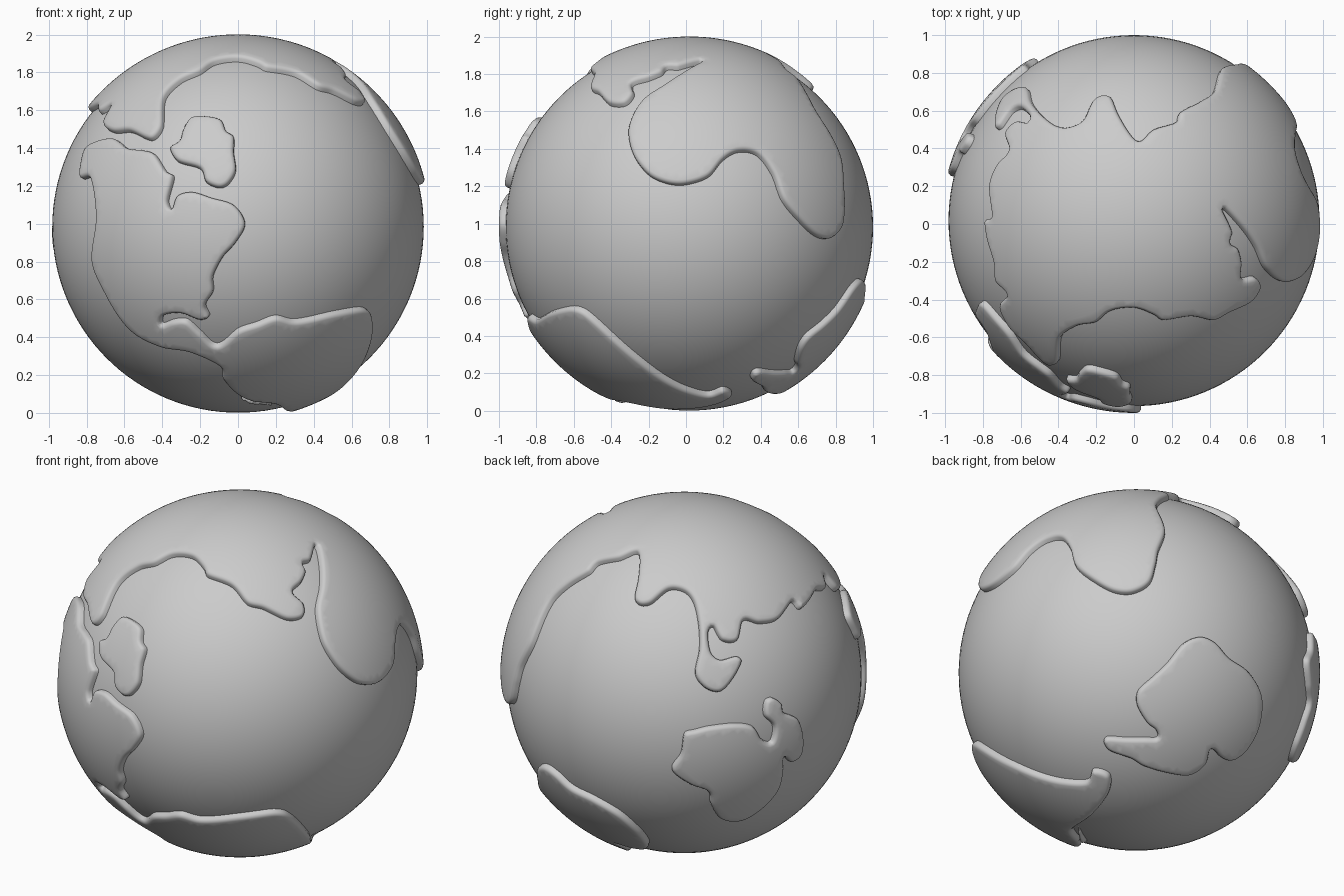
import bpy, bmesh, math
from mathutils import Vector, kdtree
from mathutils.geometry import delaunay_2d_cdt

if "Cube" in bpy.data.objects:
    bpy.data.objects.remove(bpy.data.objects["Cube"])

C = Vector((0, 0.018, 0.983))      # globe centre
SEA, LAND = 0.982, 1.018           # radii of sea and raised land


def basis(azimuth, elevation):
    """Right, up and toward vectors of a drawing plane (azimuth 0 = front)."""
    a, e = math.radians(azimuth), math.radians(elevation)
    h = Vector((math.sin(a), -math.cos(a), 0))
    right = Vector((math.cos(a), math.sin(a), 0))
    toward = h * math.cos(e) + Vector((0, 0, math.sin(e)))
    return right, toward.cross(right), toward


VIEWS = {'front': basis(0, 0), 'right': basis(90, 0), 'top': basis(0, 90),
         'asia': basis(215, 25), 'south': basis(135, -27)}


def place(view, pts):
    """Project drawn points onto the globe; straight views use world coordinates."""
    r, u, t = VIEWS[view]
    straight = view in ('front', 'right', 'top')
    out = []
    for a, b in pts:
        if straight:
            a, b = a - C.dot(r), b - C.dot(u)
        w = math.sqrt(max(0, 1 - a * a - b * b))
        out.append((r * a + u * b + t * w).normalized())
    return out


def smooth_loop(p, step=0.013):
    """Closed smooth curve through the points, kept on the unit sphere."""
    n, out = len(p), []
    for i in range(n):
        a, b, c, d = p[i - 1], p[i], p[(i + 1) % n], p[(i + 2) % n]
        k = max(1, math.ceil((c - b).length / step))
        m = (c - b).length                       # limit tangents on uneven spacing
        t1, t2 = (c - a) * 0.5, (d - b) * 0.5
        t1 *= min(1, m / max(t1.length, 1e-6))
        t2 *= min(1, m / max(t2.length, 1e-6))
        for j in range(k):
            s = j / k
            q = (b * (2*s**3 - 3*s*s + 1) + t1 * (s**3 - 2*s*s + s)
                 + c * (3*s*s - 2*s**3) + t2 * (s**3 - s*s))
            out.append(q.normalized())
    return out


def finish(bm, name):
    me = bpy.data.meshes.new(name)
    bm.to_mesh(me)
    bm.free()
    for f in me.polygons:
        f.use_smooth = True
    ob = bpy.data.objects.new(name, me)
    ob.location = C
    bpy.context.collection.objects.link(ob)


GOLD = math.pi * (3 - math.sqrt(5))
N = 14000
FIB = []
for i in range(N):
    z = 1 - 2 * (i + 0.5) / N
    s = math.sqrt(1 - z * z)
    FIB.append(Vector((s * math.cos(i * GOLD), s * math.sin(i * GOLD), z)))


def land(name, *parts):
    """Raised plate with a rounded rim inside the outline."""
    loop = smooth_loop([v for view, pts in parts for v in place(view, pts)])
    n = len(loop)
    kd = kdtree.KDTree(n)
    for i, p in enumerate(loop):
        kd.insert(p, i)
    kd.balance()
    axis = sum(loop, Vector()).normalized()
    ex = axis.orthogonal().normalized()
    ey = axis.cross(ex)

    def flat(p):
        return Vector((p.dot(ex), p.dot(ey))) / (1 + p.dot(axis))

    def round_(q):
        k = q.length_squared
        return (ex * (2 * q.x) + ey * (2 * q.y) + axis * (1 - k)) / (1 + k)

    pts = list(loop)
    for d in (0.004, 0.012, 0.024):              # rim rings
        for i, p in enumerate(loop):
            side = p.cross(loop[(i + 1) % n] - loop[i - 1]).normalized()
            for sgn in (-1, 1):
                q = (p + side * (d * sgn)).normalized()
                if kd.find(q)[2] > 0.9 * d:
                    pts.append(q)
    pts += [p for p in FIB if p.dot(axis) > -0.25 and kd.find(p)[2] > 0.036]
    res = delaunay_2d_cdt([flat(p) for p in pts],
                          [(i, (i + 1) % n) for i in range(n)], [], 1, 1e-6)
    bm = bmesh.new()
    vs = []
    for q in res[0]:
        p = round_(q)
        d = kd.find(p)[2]
        t = min(1, d / 0.024)
        r = 0.984 + (LAND - 0.984) * math.sqrt(1 - (1 - t) ** 2) if d > 0.001 else SEA - 0.012
        vs.append(bm.verts.new(p * r))
    for f in res[2]:
        bm.faces.new([vs[i] for i in f])
    bmesh.ops.delete(bm, geom=[v for v in bm.verts if not v.link_faces], context='VERTS')
    bm.normal_update()
    if sum(f.normal.dot(f.calc_center_median()) for f in bm.faces) < 0:
        bmesh.ops.reverse_faces(bm, faces=bm.faces[:])
    finish(bm, name)


# Sea ball
bm = bmesh.new()
bmesh.ops.create_uvsphere(bm, u_segments=128, v_segments=64, radius=SEA)
finish(bm, "sea_ball")

# Northern island
land("north_island", ('front', [
    (-.25, 1.56), (-.18, 1.57), (-.09, 1.55), (-.06, 1.49), (-.02, 1.46), (-.02, 1.38),
    (-.01, 1.28), (-.05, 1.21), (-.10, 1.19), (-.17, 1.22), (-.2, 1.29), (-.32, 1.33),
    (-.36, 1.4), (-.31, 1.44), (-.29, 1.5)]))

# Western continents, joined by a narrow land bridge
land("western_land", ('front', [
    (-.83, 1.24), (-.83, 1.3), (-.8, 1.4), (-.72, 1.445), (-.65, 1.45), (-.58, 1.4),
    (-.5, 1.39), (-.44, 1.37), (-.38, 1.28), (-.34, 1.25), (-.37, 1.12), (-.35, 1.08),
    (-.32, 1.15), (-.24, 1.17), (-.14, 1.14), (-.02, 1.1), (.04, 1.0), (-.01, .9),
    (-.08, .82), (-.13, .72), (-.13, .64), (-.17, .57), (-.15, .51), (-.2, .49),
    (-.3, .525), (-.39, .515), (-.4, .47), (-.34, .49), (-.27, .49), (-.2, .43), (-.11, .36),
    (0, .44), (.1, .475), (.2, .51), (.3, .49), (.5, .53), (.65, .555), (.7, .53)]),
    ('right', [(-.42, .43), (-.25, .28), (-.1, .17), (0, .12), (.12, .09), (.2, .115)]),
    ('south', [(-.11, -.6), (-.12, -.69), (-.23, -.8), (-.36, -.87), (-.3, -.94)]),
    ('front', [(.2, .04), (.1, .06), (0, .1), (-.08, .18), (-.1, .25), (-.25, .32),
               (-.41, .35), (-.57, .44), (-.71, .65), (-.77, .8), (-.75, 1.0),
               (-.755, 1.13), (-.78, 1.24)]))

# Great eastern continent with its southern lobe
land("eastern_land", ('top', [
    (-.74, -.2), (-.73, -.3), (-.67, -.37), (-.71, -.43), (-.66, -.54), (-.57, -.63),
    (-.46, -.74), (-.4, -.73), (-.385, -.6), (-.3, -.54), (-.2, -.52), (-.12, -.46),
    (0, -.445), (.1, -.48), (.15, -.51), (.3, -.49), (.42, -.51), (.5, -.47), (.62, -.41),
    (.67, -.33), (.64, -.28), (.57, -.285), (.57, -.2), (.55, -.13), (.51, -.1), (.52, -.04),
    (.47, .08), (.57, -.02), (.64, -.12), (.69, -.23)]),
    ('right', [(-.29, 1.57), (-.31, 1.48), (-.28, 1.36), (-.2, 1.26), (-.1, 1.215), (0, 1.21),
               (.12, 1.25), (.2, 1.34), (.28, 1.385), (.38, 1.37), (.46, 1.27), (.52, 1.12),
               (.62, 1.0), (.7, .93), (.77, .92), (.83, .98), (.845, 1.1), (.84, 1.2)]),
    ('top', [(.46, .82), (.42, .7), (.35, .65), (.24, .59), (.22, .54), (.1, .5), (.03, .44),
             (-.02, .48), (-.08, .58), (-.12, .67), (-.17, .68), (-.22, .65), (-.27, .55)]),
    ('asia', [(0, .467), (.05, .41), (.078, .29), (.083, .15), (.06, .01), (.117, -.07),
              (.2, -.09), (.27, -.02), (.32, .08), (.29, .11), (.2, .09), (.15, .13),
              (.135, .235), (.16, .27), (.21, .195), (.295, .195), (.33, .305), (.42, .29),
              (.517, .31), (.6, .41), (.644, .37), (.69, .41)]))

# Southern ocean continent with its northern cape
land("ocean_continent", ('asia', [
    (-.07, -.52), (-.02, -.43), (0, -.32), (.06, -.3), (.14, -.28), (.28, -.265), (.38, -.28),
    (.43, -.35), (.48, -.365), (.495, -.28), (.445, -.22), (.45, -.14), (.49, -.12),
    (.54, -.155), (.55, -.2), (.63, -.24), (.66, -.35), (.645, -.44), (.59, -.48), (.55, -.45),
    (.55, -.52), (.52, -.63), (.42, -.74), (.31, -.8), (.2, -.79), (.145, -.71), (.13, -.64),
    (.03, -.6)]))

# Polar continent with its curved tail
land("polar_continent", ('south', [
    (-.13, -.42), (-.105, -.395), (-.005, -.405), (.105, -.41), (.17, -.41), (.165, -.37),
    (.12, -.33), (.07, -.23), (.08, -.15), (.16, -.08), (.245, -.005), (.34, .105), (.43, .14),
    (.51, .105), (.58, .02), (.68, -.06), (.74, -.19), (.717, -.355), (.645, -.48),
    (.567, -.54), (.51, -.53), (.455, -.48), (.42, -.56), (.33, -.617), (.217, -.605),
    (.08, -.56), (.02, -.52), (-.1, -.47)]))
